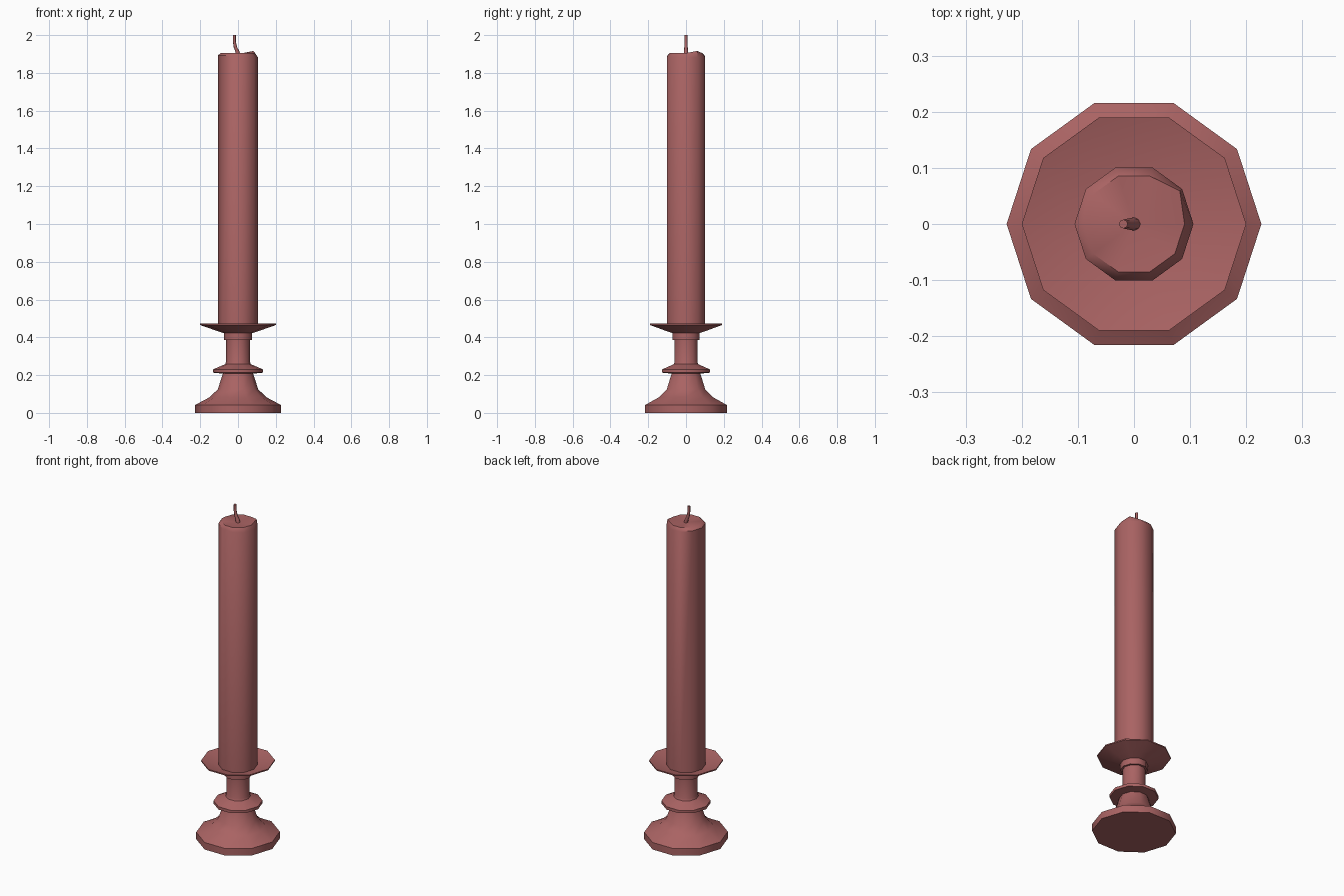
import bpy, bmesh, math

if "Cube" in bpy.data.objects:
    bpy.data.objects.remove(bpy.data.objects["Cube"], do_unlink=True)

SIDES = 10

wax_red = bpy.data.materials.new("dusty_red")
wax_red.use_nodes = True
colour = (0.40, 0.125, 0.125, 1)
wax_red.diffuse_color = colour
wax_red.node_tree.nodes["Principled BSDF"].inputs["Base Color"].default_value = colour


def bridge(bm, lower, upper):
    n = len(lower)
    for i in range(n):
        j = (i + 1) % n
        bm.faces.new((lower[i], lower[j], upper[j], upper[i]))


def loft(name, rings, closed=False, angle=42):
    """Skin rings of points, listed from the bottom up, with end caps unless closed."""
    bm = bmesh.new()
    loops = [[bm.verts.new(p) for p in ring] for ring in rings]
    for lower, upper in zip(loops, loops[1:]):
        bridge(bm, lower, upper)
    if closed:
        bridge(bm, loops[-1], loops[0])
    else:
        bm.faces.new(loops[0][::-1])
        bmesh.ops.poke(bm, faces=[bm.faces.new(loops[-1])])
    bmesh.ops.recalc_face_normals(bm, faces=bm.faces[:])
    mesh = bpy.data.meshes.new(name)
    bm.to_mesh(mesh)
    bm.free()
    mesh.materials.append(wax_red)
    obj = bpy.data.objects.new(name, mesh)
    bpy.context.collection.objects.link(obj)
    bpy.ops.object.select_all(action="DESELECT")
    obj.select_set(True)
    bpy.context.view_layer.objects.active = obj
    bpy.ops.object.shade_smooth_by_angle(angle=math.radians(angle))
    return obj


def circle(r, z, x=0, n=SIDES):
    steps = [math.tau * i / n for i in range(n)]
    return [(x + r * math.cos(a), r * math.sin(a), z) for a in steps]


# Turned holder: foot, flare, collar, stem, socket and shallow drip dish
holder_profile = [
    (0.227, 0), (0.227, 0.042), (0.15, 0.083), (0.107, 0.125), (0.08, 0.208),
    (0.133, 0.213), (0.133, 0.23), (0.068, 0.258), (0.063, 0.27), (0.063, 0.385),
    (0.075, 0.385), (0.075, 0.422), (0.12, 0.437), (0.2, 0.465), (0.2, 0.472),
    (0.105, 0.445),
]
loft("candle_holder", [circle(r, z) for r, z in holder_profile])

# Candle with a bevelled rim that is raised at one corner
rim = circle(0.09, 1.905)
x, y, z = rim[1]
rim[1] = (x * 1.12, y * 1.12, z + 0.011)
shoulder = [(x, y, z - 0.06 * x) for x, y, z in circle(0.106, 1.887)]
candle = loft("candle", [circle(0.106, 0.435), shoulder, rim])
# The centre of the melted top sinks slightly
centre = min(candle.data.vertices, key=lambda v: math.hypot(v.co.x, v.co.y))
centre.co = (0, 0, 1.898)

# Bent wick
wick_path = [(0.002, 1.89, 0.012), (-0.004, 1.915, 0.011), (-0.014, 1.937, 0.009),
             (-0.019, 1.965, 0.008), (-0.019, 2.0, 0.008)]
loft("wick", [circle(r, z, x, 8) for x, z, r in wick_path], angle=60)
